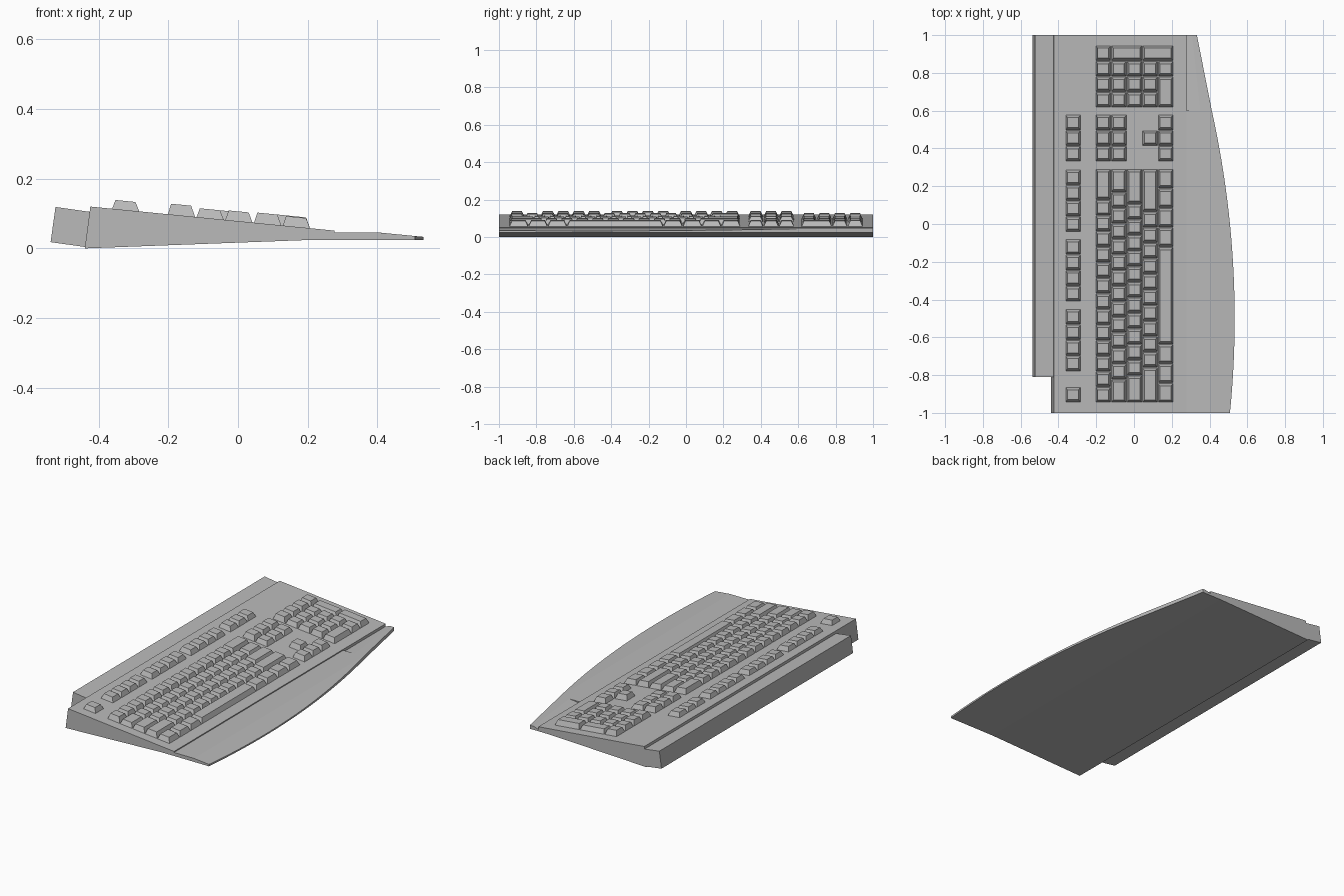
import bpy, bmesh

if "Cube" in bpy.data.objects:
    bpy.data.objects.remove(bpy.data.objects["Cube"])

grey = bpy.data.materials.new("warm_grey")
grey.diffuse_color = (0.49, 0.49, 0.49, 1)
grey.use_nodes = True
grey.node_tree.nodes["Principled BSDF"].inputs["Base Color"].default_value = grey.diffuse_color


def finish(name, bm):
    bmesh.ops.recalc_face_normals(bm, faces=bm.faces[:])
    me = bpy.data.meshes.new(name)
    bm.to_mesh(me)
    bm.free()
    me.materials.append(grey)
    ob = bpy.data.objects.new(name, me)
    bpy.context.collection.objects.link(ob)
    return ob


def loft(name, sections):
    """Closed solid through equal-length (x, z) outlines, given as (y, outline)."""
    bm = bmesh.new()
    rings = [[bm.verts.new((x, y, z)) for x, z in pts] for y, pts in sections]
    n = len(rings[0])
    for a, b in zip(rings, rings[1:]):
        for i in range(n):
            j = (i + 1) % n
            bm.faces.new((a[i], a[j], b[j], b[i]))
    bm.faces.new(rings[0])
    bm.faces.new(rings[-1])
    return finish(name, bm)


# Wedge-shaped main case
case = [(-0.44, 0), (-0.424, 0.12), (0.277, 0.051), (0.277, 0.024), (0.2, 0.024)]
loft("case", [(-1, case), (1, case)])

# Ridge along the rear, stopping short of one end
ridge = [(-0.538, 0.018), (-0.524, 0.119), (-0.426, 0.105), (-0.439, 0.004)]
loft("rear_ridge", [(-0.81, ridge), (1, ridge)])


# Palm rest with a bowed outer edge
def edge(y):
    return 0.533 - 0.1 * (y + 0.5) ** 2 if y <= 0.6 else 0.412 - 0.1975 * (y - 0.6)


def rest_outline(y):
    e = edge(y)
    return [(0.277, 0.024), (0.277, 0.045), (min(0.41, e - 0.002), 0.045),
            (e, 0.045 - 0.0975 * max(0, e - 0.41)), (e, 0.024)]


def corner_outline(y):
    e = edge(y)
    return [(0.277, 0.024), (0.277, 0.035), (0.277 + 0.55 * (e - 0.277), 0.045),
            (e, 0.045), (e, 0.024)]


ys = [-1 + 1.6 * i / 24 for i in range(25)]
loft("palm_rest", [(y, rest_outline(y)) for y in ys])
loft("palm_rest_corner", [(y, corner_outline(y)) for y in (0.6, 1)])

# Keycaps: tapered blocks sitting on the sloping deck
U = 0.0825
HEIGHTS = [0.026, 0.031, 0.026, 0.028, 0.03, 0.028]


def deck(x):
    return 0.12 - (x + 0.424) * 0.0985


def key(bm, row, y0, y1, rows=1):
    """Row 0 is the function row; rows 1 to 5 are the main block."""
    x0 = -0.363 if row == 0 else -0.203 + (row - 1) * U
    x1 = x0 + rows * U
    x0, x1, y0, y1 = x0 + 0.001, x1 - 0.002, y0 + 0.0015, y1 - 0.0015
    h = HEIGHTS[row]
    low = [(x0, y0), (x1, y0), (x1, y1), (x0, y1)]
    a, b, c, d = x0 + 0.01, x1 - 0.012, y0 + 0.014, y1 - 0.014
    top = [(a, c), (b, c), (b, d), (a, d)]
    lv = [bm.verts.new((x, y, deck(x) - 0.002)) for x, y in low]
    tv = [bm.verts.new((x, y, deck(x) + h)) for x, y in top]
    bm.faces.new(lv)
    bm.faces.new(tv)
    for i in range(4):
        j = (i + 1) % 4
        bm.faces.new((lv[i], lv[j], tv[j], tv[i]))


def run(bm, row, y, widths):
    for w in widths:
        key(bm, row, y, y + w * U)
        y += w * U


# Function row groups
bm = bmesh.new()
for start, count in ((-0.945, 1), (-0.78, 4), (-0.41, 4), (-0.042, 4), (0.331, 3)):
    run(bm, 0, start, [1] * count)
finish("function_keys", bm)

# Main typing block
bm = bmesh.new()
for row, widths in enumerate(([1] * 13 + [2],
                              [1.5] + [1] * 12 + [1.5],
                              [1.75] + [1] * 11 + [2.25],
                              [2.25] + [1] * 10 + [2.75],
                              [1.25] * 3 + [6.25] + [1.25] * 4), 1):
    run(bm, row, -0.946, widths)
finish("typing_keys", bm)

# Navigation and arrow keys
bm = bmesh.new()
for row in (1, 2, 5):
    run(bm, row, 0.331, [1] * 3)
run(bm, 4, 0.331 + U, [1])
finish("navigation_keys", bm)

# Number pad, with two double-height keys at its end
bm = bmesh.new()
Y = 0.616
for row in range(1, 5):
    run(bm, row, Y, [1] * 3)
run(bm, 5, Y, [2, 1])
key(bm, 1, Y + 3 * U, Y + 4 * U)
for row in (2, 4):
    key(bm, row, Y + 3 * U, Y + 4 * U, rows=2)
finish("number_pad_keys", bm)
